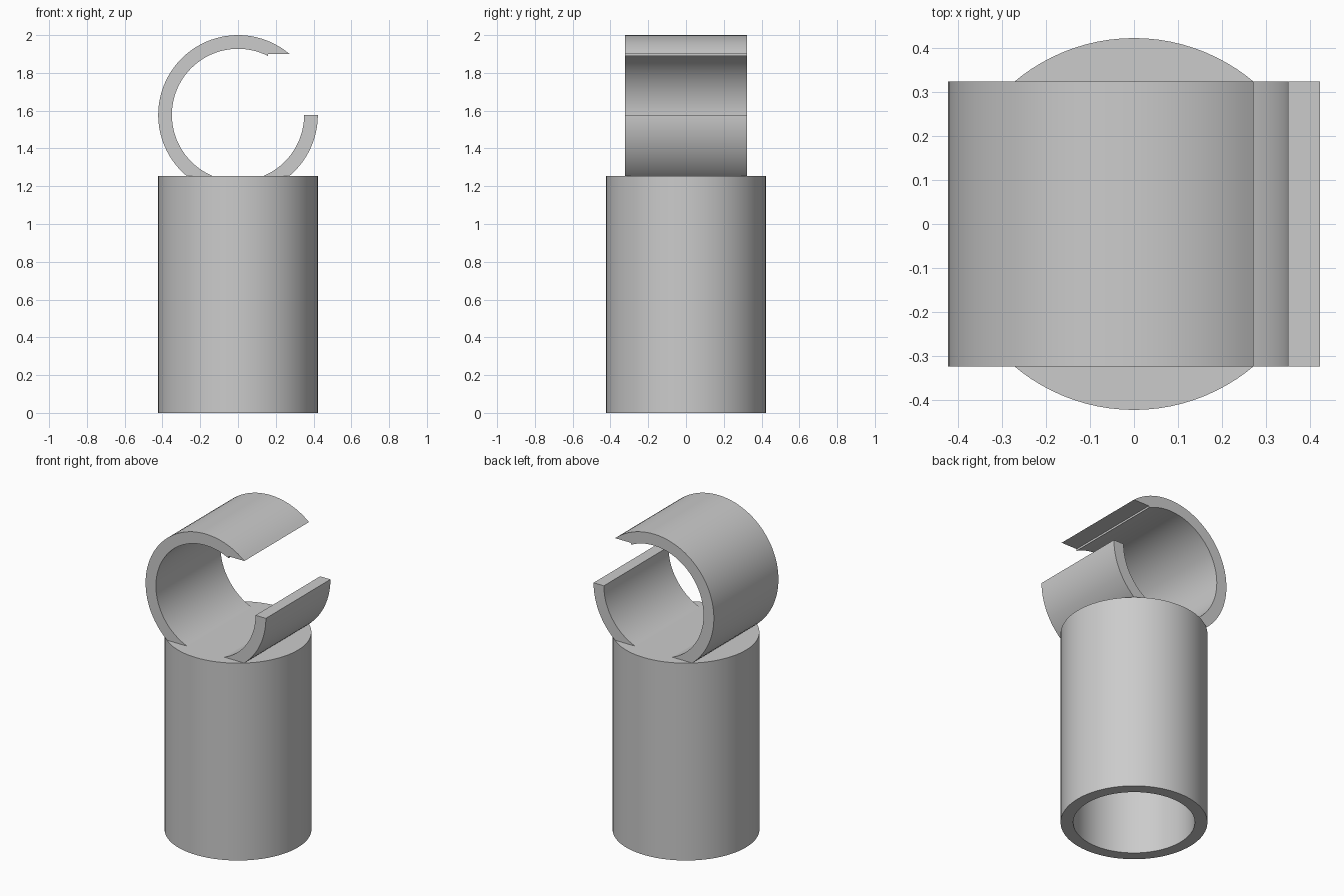
import bpy, bmesh, math

if "Cube" in bpy.data.objects:
    bpy.data.objects.remove(bpy.data.objects["Cube"], do_unlink=True)

R, RI = 0.4225, 0.35        # outer and inner radius shared by socket and clip
TOP, CEILING = 1.253, 1.15  # socket top and inner ceiling
ZC = 2 - R                  # clip axis height
HALF = 0.324                # half width of clip
SEG = 96

grey = bpy.data.materials.new("plain grey")
grey.use_nodes = True
colour = (0.6, 0.6, 0.6, 1)
grey.diffuse_color = colour
grey.node_tree.nodes["Principled BSDF"].inputs["Base Color"].default_value = colour


def finish(name, bm):
    bmesh.ops.recalc_face_normals(bm, faces=bm.faces)
    mesh = bpy.data.meshes.new(name)
    bm.to_mesh(mesh)
    bm.free()
    obj = bpy.data.objects.new(name, mesh)
    bpy.context.collection.objects.link(obj)
    mesh.materials.append(grey)
    bpy.ops.object.select_all(action="DESELECT")
    bpy.context.view_layer.objects.active = obj
    obj.select_set(True)
    bpy.ops.object.shade_smooth_by_angle(angle=math.radians(25))
    return obj


def arc(radius, start, end, steps=48):
    angles = [start + (end - start) * i / steps for i in range(steps + 1)]
    return [(radius * math.cos(a), ZC + radius * math.sin(a)) for a in angles]


def clip_arm(name, outer, inner, extra=()):
    """Extrude a curved wall along y; the inner arc runs back to the start."""
    outline = arc(R, *outer) + arc(RI, *inner) + list(extra)
    bm = bmesh.new()
    face = bm.faces.new([bm.verts.new((x, -HALF, z)) for x, z in outline])
    ext = bmesh.ops.extrude_face_region(bm, geom=[face])
    moved = [v for v in ext["geom"] if isinstance(v, bmesh.types.BMVert)]
    bmesh.ops.translate(bm, vec=(0, 2 * HALF, 0), verts=moved)
    return finish(name, bm)


# Socket: closed at the top, open tube below
profile = [(0, TOP), (R, TOP), (R, 0), (RI, 0), (RI, CEILING), (0, CEILING)]
bm = bmesh.new()
verts = [bm.verts.new((x, 0, z)) for x, z in profile]
edges = [bm.edges.new(pair) for pair in zip(verts, verts[1:])]
bmesh.ops.spin(bm, geom=verts + edges, cent=(0, 0, 0), axis=(0, 0, 1),
               angle=2 * math.pi, steps=SEG, use_merge=True)
bmesh.ops.remove_doubles(bm, verts=bm.verts, dist=1e-5)
finish("socket_tube", bm)

# Angles where the clip wall meets the flat socket top
foot_out = math.asin((ZC - TOP) / R)
foot_in = math.asin((ZC - TOP) / RI)

# Long arm: from its level-cut, stepped lip over the top to the socket
lip = math.radians(50)
step_x = 0.16
clip_arm("clip_long_arm", (lip, math.pi + foot_out),
         (math.pi + foot_in, math.acos(step_x / RI)),
         [(step_x, ZC + R * math.sin(lip))])

# Short arm: from the socket up to the axis height
clip_arm("clip_short_arm", (-foot_out, 0), (0, -foot_in))
